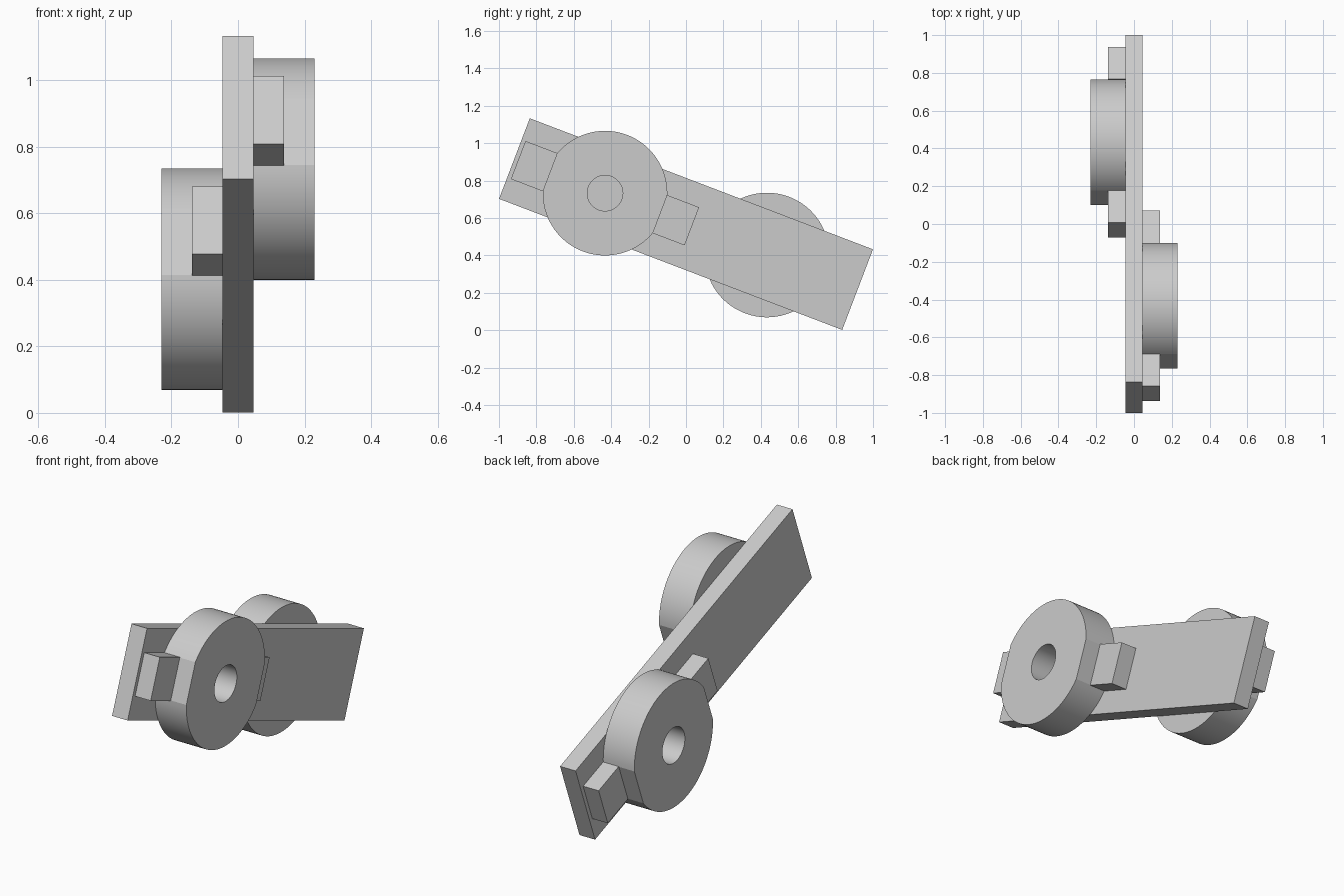
import bpy, bmesh
from math import radians, cos, sin, tau

cube = bpy.data.objects.get("Cube")
if cube:
    bpy.data.objects.remove(cube)

TILT = radians(-20.9)
CENTRE = (0, 0, 0.567)
HALF_T = 0.046            # half thickness of the bar
HUB_U, HUB_R, HOLE_R = 0.4635, 0.333, 0.095
FLAT, TAB_END, TAB_HALF = 0.3153, 0.497, 0.109
HUB_X, TAB_X = 0.23, 0.138

grey = bpy.data.materials.new("plain_grey")
grey.use_nodes = True
grey.diffuse_color = (0.6, 0.6, 0.6, 1)
grey.node_tree.nodes["Principled BSDF"].inputs["Base Color"].default_value = (0.6, 0.6, 0.6, 1)


def make(name, bm):
    """Turn a bmesh into a tilted grey object."""
    bmesh.ops.recalc_face_normals(bm, faces=bm.faces)
    mesh = bpy.data.meshes.new(name)
    bm.to_mesh(mesh)
    bm.free()
    obj = bpy.data.objects.new(name, mesh)
    bpy.context.collection.objects.link(obj)
    obj.data.materials.append(grey)
    obj.rotation_euler.x = TILT
    obj.location = CENTRE
    return obj


def box(name, x, y, z):
    """Box spanning the given pairs of limits."""
    bm = bmesh.new()
    bmesh.ops.create_cube(bm, size=1)
    for v in bm.verts:
        v.co = [lim[c > 0] for lim, c in zip((x, y, z), v.co)]
    return make(name, bm)


def ring(name, x0, x1, u, outer, inner, flat, n=96):
    """Ring around the x axis, with flats cut at both ends along the bar."""
    bm = bmesh.new()
    loops = []
    for x, r in ((x0, outer), (x1, outer), (x1, inner), (x0, inner)):
        pts = [(r * cos(tau * i / n), r * sin(tau * i / n)) for i in range(n)]
        loops.append([bm.verts.new((x, u + max(-flat, min(flat, a)), b)) for a, b in pts])
    for k in range(4):
        a, b = loops[k], loops[(k + 1) % 4]
        for i in range(n):
            j = (i + 1) % n
            bm.faces.new((a[i], a[j], b[j], b[i]))
    return make(name, bm)


def smooth(obj):
    bpy.ops.object.select_all(action="DESELECT")
    obj.select_set(True)
    bpy.context.view_layer.objects.active = obj
    bpy.ops.object.shade_smooth_by_angle(angle=radians(12))


# Flat bar with two through holes
bar = box("bar", (-HALF_T, HALF_T), (-0.982, 0.982), (-0.2305, 0.2305))
for side in (-1, 1):
    bm = bmesh.new()
    bmesh.ops.create_cone(bm, cap_ends=True, segments=96, radius1=HOLE_R, radius2=HOLE_R, depth=1)
    for v in bm.verts:
        v.co = (v.co.z, v.co.x + side * HUB_U, v.co.y)
    cutter = make("hole_cutter", bm)
    cutter.hide_render = True
    mod = bar.modifiers.new("hole", "BOOLEAN")
    mod.operation, mod.solver, mod.object = "DIFFERENCE", "EXACT", cutter
    bpy.context.view_layer.objects.active = bar
    bpy.ops.object.modifier_apply(modifier=mod.name)
    bpy.data.objects.remove(cutter)
smooth(bar)

# One hub with two tabs on each face, at opposite ends of the bar
for label, s in (("left", 1), ("right", -1)):
    u = -s * HUB_U
    smooth(ring(label + "_hub", s * HALF_T, s * HUB_X, u, HUB_R, HOLE_R, FLAT))
    for end, d in (("front", -1), ("back", 1)):
        box(f"{label}_{end}_tab", sorted((s * HALF_T, s * TAB_X)),
            sorted((u + d * FLAT, u + d * TAB_END)), (-TAB_HALF, TAB_HALF))
